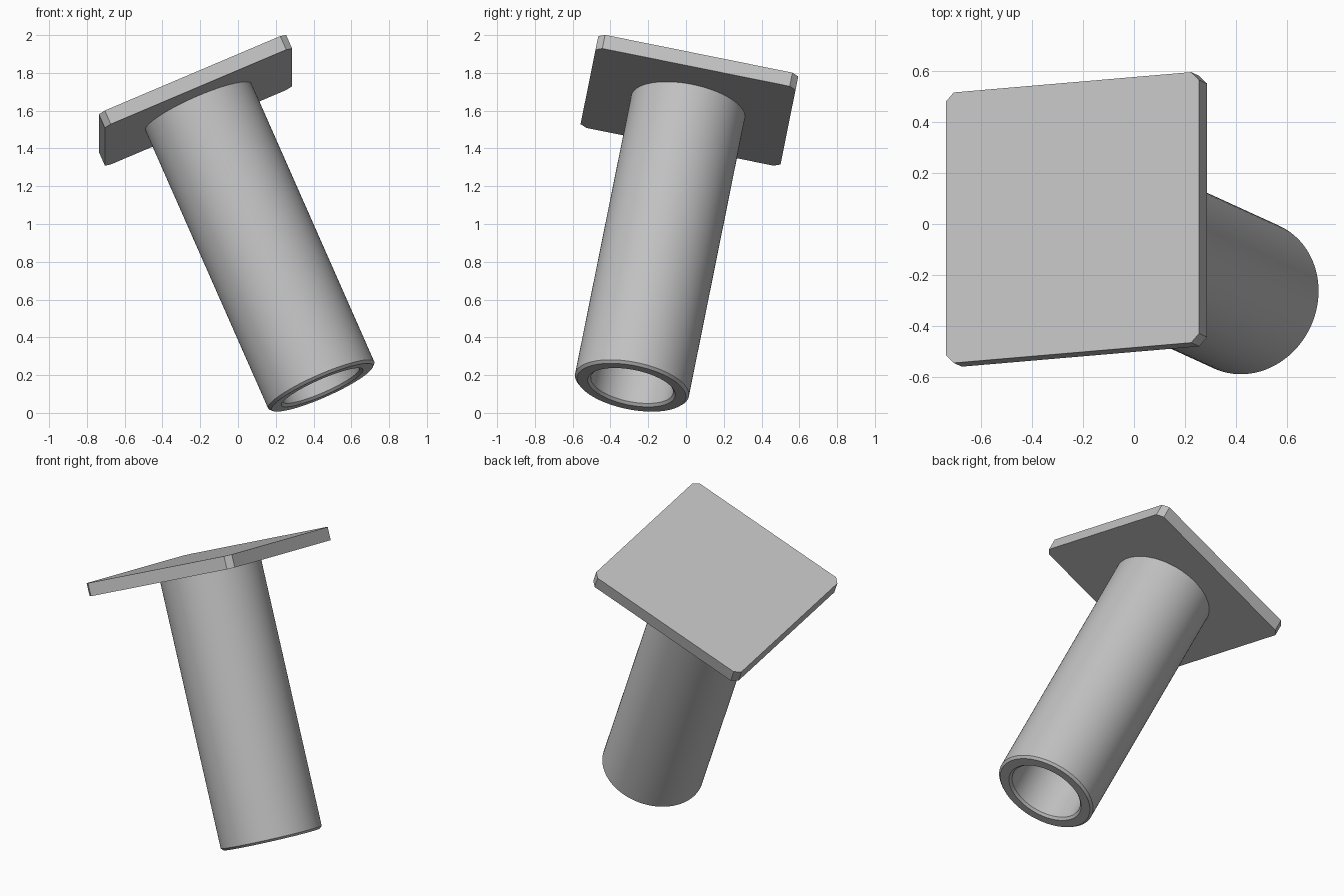
import bpy, bmesh
from math import radians, tau
from mathutils import Matrix, Vector

cube = bpy.data.objects.get("Cube")
if cube:
    bpy.data.objects.remove(cube, do_unlink=True)

PLATE_SIDE, PLATE_THICK, CORNER = 1.08, 0.08, 0.034
TUBE_R, BORE_R, TUBE_END, EDGE = 0.307, 0.222, -1.69, 0.014

# Shared tilt, with the origin at the plate centre
tilt = (Matrix.Translation((-0.225, 0.018, 1.655))
        @ Matrix.Rotation(radians(-11.4), 4, "X")
        @ Matrix.Rotation(radians(-23.4), 4, "Y"))

grey = bpy.data.materials.new("plain grey")
grey.use_nodes = True
colour = (0.53, 0.53, 0.53, 1)
grey.diffuse_color = colour
grey.node_tree.nodes["Principled BSDF"].inputs["Base Color"].default_value = colour


def add_part(name, bm):
    bmesh.ops.recalc_face_normals(bm, faces=bm.faces)
    mesh = bpy.data.meshes.new(name)
    bm.to_mesh(mesh)
    bm.free()
    mesh.materials.append(grey)
    obj = bpy.data.objects.new(name, mesh)
    bpy.context.collection.objects.link(obj)
    obj.matrix_world = tilt
    return obj


# Square plate with clipped corners
bm = bmesh.new()
bmesh.ops.create_cube(bm, size=1)
bmesh.ops.scale(bm, vec=(PLATE_SIDE, PLATE_SIDE, PLATE_THICK), verts=bm.verts)
uprights = [e for e in bm.edges
            if abs(e.verts[0].co.z - e.verts[1].co.z) > PLATE_THICK / 2]
bmesh.ops.bevel(bm, geom=uprights, offset=CORNER, segments=1, affect="EDGES")
add_part("end_plate", bm)

# Hollow tube, turned from a wall profile with chamfered rims
top = -PLATE_THICK / 2
profile = [(TUBE_R, top), (TUBE_R, TUBE_END + EDGE), (TUBE_R - EDGE, TUBE_END),
           (BORE_R + EDGE, TUBE_END), (BORE_R, TUBE_END + EDGE), (BORE_R, top)]
bm = bmesh.new()
verts = [bm.verts.new((r, 0, z)) for r, z in profile]
edges = [bm.edges.new(pair) for pair in zip(verts, verts[1:] + verts[:1])]
bmesh.ops.spin(bm, geom=verts + edges, cent=(0, 0, 0), axis=(0, 0, 1),
               angle=tau, steps=96, use_merge=True)
bmesh.ops.remove_doubles(bm, verts=bm.verts, dist=0.0005)
tube = add_part("tube", bm)

bpy.ops.object.select_all(action="DESELECT")
tube.select_set(True)
bpy.context.view_layer.objects.active = tube
bpy.ops.object.shade_smooth_by_angle(angle=radians(30))
